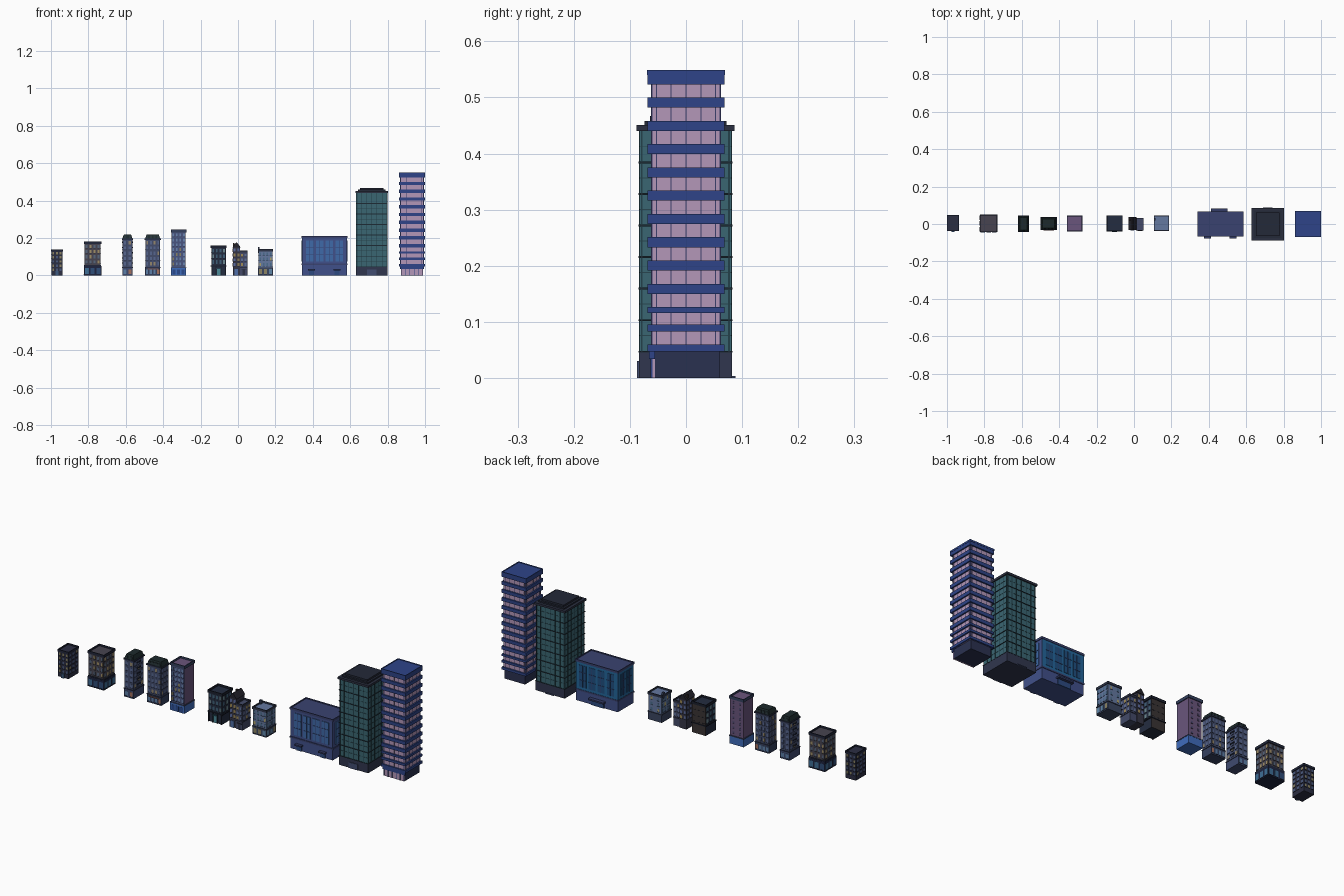
import bpy, bmesh, random

if "Cube" in bpy.data.objects:
    bpy.data.objects.remove(bpy.data.objects["Cube"])
random.seed(4)
mats = {}

def material(hexcol):
    if hexcol not in mats:
        m = bpy.data.materials.new("paint_" + hexcol)
        srgb = [int(hexcol[i:i + 2], 16) / 255 for i in (0, 2, 4)]
        m.diffuse_color = [((c + 0.055) / 1.055) ** 2.4 for c in srgb] + [1]
        m.use_nodes = True
        m.node_tree.nodes["Principled BSDF"].inputs["Base Color"].default_value = m.diffuse_color
        mats[hexcol] = m
    return mats[hexcol]

def part(name, col, *boxes, taper=0.0, ridge=False):
    """One object made of boxes (x0,x1,y0,y1,z0,z1); the top can be tapered or pinched to a ridge."""
    bm = bmesh.new()
    for x0, x1, y0, y1, z0, z1 in boxes:
        t = taper
        xm = (x0 + x1) / 2
        lo = [bm.verts.new(p) for p in ((x0, y0, z0), (x1, y0, z0), (x1, y1, z0), (x0, y1, z0))]
        xa, xb = (xm - .002, xm + .002) if ridge else (x0 + t, x1 - t)
        hi = [bm.verts.new(p) for p in ((xa, y0 + t, z1), (xb, y0 + t, z1), (xb, y1 - t, z1), (xa, y1 - t, z1))]
        bm.faces.new(lo[::-1])
        bm.faces.new(hi)
        for i in range(4):
            j = (i + 1) % 4
            bm.faces.new((lo[i], lo[j], hi[j], hi[i]))
    me = bpy.data.meshes.new(name)
    bm.to_mesh(me)
    bm.free()
    ob = bpy.data.objects.new(name, me)
    me.materials.append(material(col))
    bpy.context.collection.objects.link(ob)
    return ob

def on_side(b, side, u0, u1, z0, z1, out):
    """A thin slab sitting on one wall: f(ront), k (back), l(eft), r(ight)."""
    x0, x1, y0, y1 = b
    e = 0.001
    return {'f': (u0, u1, y0 - out, y0 + e, z0, z1), 'k': (u0, u1, y1 - e, y1 + out, z0, z1),
            'l': (x0 - out, x0 + e, u0, u1, z0, z1), 'r': (x1 - e, x1 + out, u0, u1, z0, z1)}[side]

def span(b, side):
    return b[0:2] if side in 'fk' else b[2:4]

def windows(name, b, z0, z1, rows, sides, cols, glass, lit, trim, wf=.5, hf=.6, chance=.3):
    """Window grid with sills; some windows are lit."""
    dark, bright, sills = [], [], []
    for side, n in zip(sides, cols):
        a, c = span(b, side)
        cw, ch = (c - a) / n, (z1 - z0) / rows
        for i in range(n):
            for j in range(rows):
                u, z = a + (i + .5) * cw, z0 + (j + .5) * ch
                w, h = cw * wf / 2, ch * hf / 2
                target = bright if random.random() < chance else dark
                target.append(on_side(b, side, u - w, u + w, z - h, z + h, .0007))
                sills.append(on_side(b, side, u - w - .001, u + w + .001, z - h - .002, z - h, .002))
    part(name + "_windows", glass, *dark)
    if bright:
        part(name + "_lit_windows", lit, *bright)
    part(name + "_sills", trim, *sills)

def grow(b, d, z0, z1):
    return (b[0] - d, b[1] + d, b[2] - d, b[3] + d, z0, z1)

def parapet(b, d, z0, z1, t=.004):
    """Rim of four walls around a flat roof."""
    x0, x1, y0, y1 = b[0] - d, b[1] + d, b[2] - d, b[3] + d
    return [(x0, x1, y0, y0 + t, z0, z1), (x0, x1, y1 - t, y1, z0, z1),
            (x0, x0 + t, y0 + t, y1 - t, z0, z1), (x1 - t, x1, y0 + t, y1 - t, z0, z1)]

DARK, GOLD, SKY = "20263A", "8C8462", "5F86A8"

# small walk-up house at the far left
b = (-.997, -.939, -.035, .045)
part("walkup_body", "2B2E42", (*b, 0, .132))
part("walkup_roof_rim", DARK, *parapet(b, .003, .128, .139))
part("walkup_door", "3C5A80", (-.975, -.96, -.042, -.034, 0, .022))
windows("walkup", b, .02, .128, 5, "flrk", (3, 3, 3, 3), "49597E", GOLD, "1B2030")

# corner shop block
b = (-.82, -.735, -.04, .046)
part("shop_base", "1D2440", grow(b, .004, 0, .05))
part("shop_body", "474450", (*b, .05, .172))
part("shop_cornice", DARK, grow(b, .003, .05, .055), *parapet(b, .004, .168, .181))
windows("shop", b, .058, .168, 4, "flrk", (4, 4, 4, 4), "56677F", "A08E66", "2A2B36")
windows("shop_front", (b[0] - .004, b[1] + .004, b[2] - .004, b[3] + .004), .002, .044, 1,
        "flrk", (3, 3, 3, 3), "2F4D78", "3E6E96", DARK, .7, .75)

# two mansard-roofed houses
for name, b, n, base in (("narrow_mansard", (-.617, -.565, -.04, .041), 2, "3F4A70"),
                         ("wide_mansard", (-.495, -.417, -.028, .033), 4, "35405F")):
    part(name + "_body", "424C6C", (*b, .04, .192))
    part(name + "_base", base, grow(b, .001, 0, .04))
    part(name + "_cornice", "2A3048", grow(b, .004, .19, .197), grow(b, .003, .04, .044))
    part(name + "_roof", "1D2A2C", grow(b, .001, .197, .219), taper=.008)
    xs = [b[0] + (i + .5) * (b[1] - b[0]) / n for i in range(n)]
    part(name + "_dormers", "2C3A40", *[(x - .005, x + .005, y, y + .011, .197, .212)
                                         for x in xs for y in (b[2] - .001, b[3] - .010)])
    windows(name, b, .048, .188, 5, "fklr", (n, n, 3, 3), "56668F", "93866C", "2A3048", .5, .6, .2)
    windows(name + "_ground", (b[0] - .001, b[1] + .001, b[2] - .001, b[3] + .001), .003, .036, 1,
            "fk", (n, n), "5C80A8", "A3705C", DARK, .6, .7)
    if n == 2:
        part(name + "_balconies", DARK, *[on_side(b, s, -.012, .014, .062 + .028 * k, .068 + .028 * k, .004)
                                          for s in "lr" for k in range(5)])
    else:
        part(name + "_awning", "7C5550", (b[0] + .012, b[1] - .012, b[2] - .008, b[2], .032, .036))

# tall house with a bright blue ground floor
b = (-.355, -.28, -.036, .041)
part("blue_base_ground_floor", "3F6CBC", grow(b, .003, 0, .04))
part("blue_base_body", "6A557C", (*b, .04, .236))
part("blue_base_front_wall", "4A5580", (b[0], b[1], b[2] - .002, b[2] + .001, .04, .236))
part("blue_base_trim", "34405F", grow(b, .004, .038, .043), *parapet(b, .004, .23, .245))
windows("blue_base", (b[0], b[1], b[2] - .002, b[3]), .048, .228, 7, "f", (4,), "6A85B0", GOLD, "2E3854", .5, .6, .15)
part("blue_base_shopfront", "2A4A8C", *[(x, x + .018, b[2] - .0042, b[2], .004, .03) for x in (-.351, -.327, -.303)])
windows("blue_base_back", b, .048, .228, 7, "k", (2,), "4E4A72", GOLD, "4A3C5A", .25, .4, 0)

# dark townhouse with a teal entrance
b = (-.142, -.065, -.036, .042)
part("townhouse_body", "242C40", (*b, .0, .15))
part("townhouse_back_wall", "3A3434", (b[0], b[1], b[3] - .001, b[3] + .001, 0, .15))
part("townhouse_cornice", "1A1F2E", grow(b, .004, .048, .053), *parapet(b, .004, .147, .16))
part("townhouse_columns", "1A1F2E", *[(x, x + .005, b[2] - .005, b[2], 0, .05) for x in (-.142, -.119, -.093, -.07)])
part("townhouse_entrance", "4C8C9A", (-.113, -.094, b[2] - .002, b[2], 0, .034))
part("townhouse_awning", "2B5566", (-.117, -.09, b[2] - .007, b[2], .036, .04))
windows("townhouse", b, .056, .147, 3, "fklr", (4, 3, 3, 3), "3F6078", "6C8890", "151A26", .5, .65)

# gabled house with a lower wing
b = (-.028, .012, -.03, .036)
part("gable_house_body", "353545", (*b, 0, .15))
part("gable_house_roof", "23222B", grow(b, .002, .15, .176), ridge=True)
part("gable_house_chimney", "3A3230", (-.026, -.018, .018, .028, .14, .172))
windows("gable_house", b, .045, .148, 4, "flk", (2, 3, 2), "5C6CA0", "9A8654", "23222B")
part("gable_house_door", "4F6FA8", (-.018, 0, -.034, -.029, 0, .035))
w = (.012, .05, -.034, .031)
part("gable_wing_body", "434A68", (*w, 0, .125))
part("gable_wing_rim", "2B3044", *parapet(w, .002, .122, .133), grow(w, .002, .04, .044))
windows("gable_wing", w, .046, .12, 3, "frk", (2, 3, 2), "5F7098", "A08C58", "23283A")
part("gable_wing_porch", "2B3044", (.018, .045, -.038, -.033, .03, .034), (.024, .038, -.036, -.033, 0, .03))

# light blue house with a corner chimney
b = (.109, .185, -.034, .042)
part("light_house_body", "6478A0", (*b, .04, .132))
part("light_house_base", "3A4560", grow(b, .001, 0, .04))
part("light_house_trim", "2D3448", grow(b, .003, .038, .043), *parapet(b, .003, .128, .14))
part("light_house_chimney", "3A4560", (.106, .116, .02, .032, .12, .151))
windows("light_house", b, .045, .128, 3, "flr", (4, 4, 4), "4A6C8C", "B0A268", "35405C")
windows("light_house_back", b, .045, .128, 3, "k", (2,), "4A6C8C", "B0A268", "35405C", .25, .5)
windows("light_house_ground", (b[0] - .001, b[1] + .001, b[2] - .001, b[3] + .001), .004, .036, 1, "fr",
        (3, 3), SKY, GOLD, DARK, .6, .8)

# wide hall with tall panels and three porches
b = (.343, .582, -.063, .063)
part("hall_body", "40508A", (*b, 0, .2))
part("hall_back_wall", "23669A", (b[0] + .002, b[1] - .002, .062, .0645, .06, .2),
     (b[0] - .0015, b[0] + .001, -.06, .063, .06, .2))
part("hall_trim", "3A4270", grow(b, .003, .054, .062), grow(b, .0035, .2, .206), *parapet(b, .0035, .206, .211))
for s, n in (("f", 4), ("k", 4), ("r", 2), ("l", 2)):
    a, c = span(b, s)
    cw = (c - a - .03) / n
    us = [a + .015 + cw * (i + .5) for i in range(n)]
    part("hall_panels_" + s, "3F6AA8" if s in "fr" else "1F4F80",
         *[on_side(b, s, u - cw * .38, u + cw * .38, .075, .187, .003) for u in us])
    part("hall_panel_bars_" + s, "344478", *[on_side(b, s, u - .001, u + .001, .075, .187, .0045) for u in us],
         *[on_side(b, s, u - cw * .38, u + cw * .38, z, z + .002, .0045) for u in us for z in (.11, .15)])
part("hall_porches", "343C66", (.375, .412, -.078, -.06, .026, .033), (.51, .547, -.078, -.06, .026, .033),
     (.413, .5, .06, .082, .028, .036))
part("hall_doors", "2C4A80", (.38, .407, -.067, -.06, 0, .027), (.515, .542, -.067, -.06, 0, .027),
     (.42, .493, .06, .068, 0, .028))

# teal office tower
b = (.634, .796, -.082, .08)
part("teal_tower_body", "3A6672", (*b, .047, .442))
part("teal_tower_base", "30364E", grow(b, .002, 0, .046))
floors = [.047 + .0562 * k for k in range(7)]
part("teal_tower_ledges", "1C2A34", *[grow(b, .003, z - .0015, z + .0015) for z in floors])
part("teal_tower_thin_rails", "28454F", *[grow(b, .001, z + .028, z + .0295) for z in floors])
part("teal_tower_mullions", "22404A", *[on_side(b, s, a + (c - a) * f - .0015, a + (c - a) * f + .0015, .047, .44, .002)
     for s in "fklr" for a, c in [span(b, s)] for f in (.02, .16, .33, .5, .67, .84, .98)])
part("teal_tower_cornice", "2A2F40", grow(b, .006, .44, .451))
part("teal_tower_roof", "242938", grow(b, -.008, .451, .458), grow(b, -.018, .458, .467))
part("teal_tower_entrance", "414C70", (.69, .74, -.087, -.08, 0, .03), (.69, .74, .08, .088, 0, .004))

# banded tower at the far right
b = (.868, .992, -.0615, .0615)
part("banded_tower_glass", "B497B8", (*b, .047, .525))
part("banded_tower_base", "2A3150", (.872, .988, -.055, .0605, 0, .048))
part("banded_tower_lobby_glass", "B497B8", (.872, .988, -.0615, -.055, 0, .047))
part("banded_tower_lobby_posts", "2E4488", *[(x - .0015, x + .0015, -.063, -.06, 0, .047)
                                              for x in (.873, .896, .918, .942, .964, .987)])
part("banded_tower_lobby_band", "2E4488", (.866, .994, -.066, -.055, .034, .047))
bands = [(.047, .06), (.083, .095), (.116, .127)] + [(.15 + .0415 * k, .168 + .0415 * k) for k in range(9)]
part("banded_tower_bands", "2E4488", *[grow(b, .007, z0, z1) for z0, z1 in bands])
part("banded_tower_crown", "2E4488", grow(b, .007, .523, .546), *parapet(b, .008, .54, .549))
part("banded_tower_mullions", "3B3F6C", *[on_side(b, s, a + (c - a) * f - .001, a + (c - a) * f + .001, .047, .525, .0012)
     for s in "fklr" for a, c in [span(b, s)] for f in (.01, .07, .28, .5, .72, .93, .99)])
